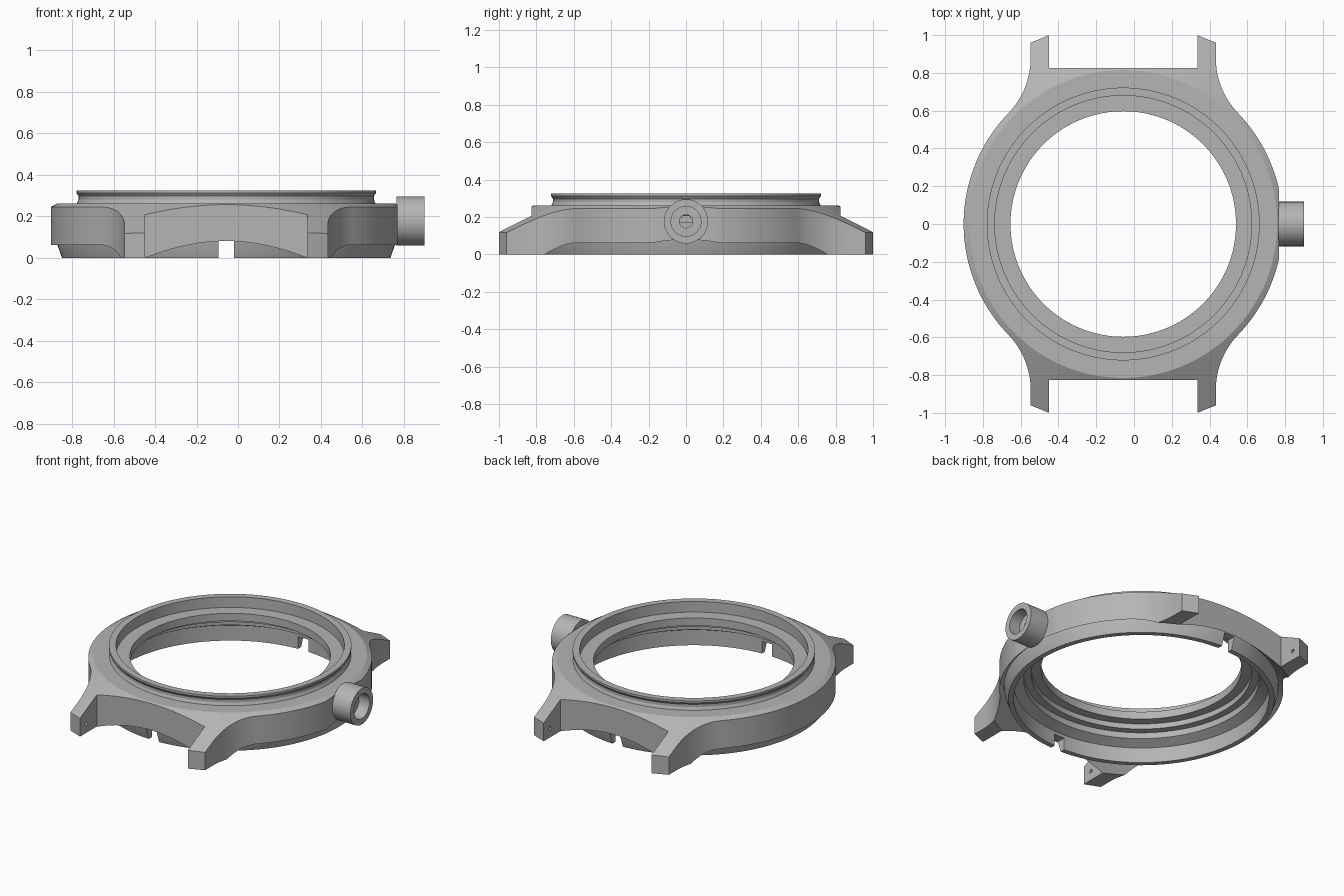
import bpy, bmesh, math
from mathutils import Matrix

if "Cube" in bpy.data.objects:
    bpy.data.objects.remove(bpy.data.objects["Cube"])

CX = -0.057          # axis of the round case
R = 0.845            # case radius

steel = bpy.data.materials.new("brushed_steel")
steel.use_nodes = True
steel.diffuse_color = (0.46, 0.46, 0.46, 1)
steel.node_tree.nodes["Principled BSDF"].inputs["Base Color"].default_value = (0.46, 0.46, 0.46, 1)


def to_object(name, bm, matrix):
    bmesh.ops.recalc_face_normals(bm, faces=bm.faces)
    bm.transform(matrix)
    mesh = bpy.data.meshes.new(name)
    bm.to_mesh(mesh)
    bm.free()
    mesh.materials.append(steel)
    ob = bpy.data.objects.new(name, mesh)
    bpy.context.collection.objects.link(ob)
    return ob


def lathe(name, profile, steps, matrix):
    """Revolve a closed (radius, height) profile about z."""
    bm = bmesh.new()
    rings = []
    for i in range(steps):
        a = 2 * math.pi * i / steps
        rings.append([bm.verts.new((r * math.cos(a), r * math.sin(a), z)) for r, z in profile])
    n = len(profile)
    for i in range(steps):
        a, b = rings[i], rings[(i + 1) % steps]
        for j in range(n):
            k = (j + 1) % n
            bm.faces.new((a[j], b[j], b[k], a[k]))
    return to_object(name, bm, matrix)


def prism(name, outline, z0, z1, matrix):
    bm = bmesh.new()
    low = [bm.verts.new((x, y, z0)) for x, y in outline]
    high = [bm.verts.new((x, y, z1)) for x, y in outline]
    bm.faces.new(low)
    bm.faces.new(high)
    for i in range(len(low)):
        k = (i + 1) % len(low)
        bm.faces.new((low[i], low[k], high[k], high[i]))
    return to_object(name, bm, matrix)


def rod(name, radius, x0, x1, y, z, steps=24):
    """Cylinder along x."""
    bm = bmesh.new()
    bmesh.ops.create_cone(bm, cap_ends=True, segments=steps, radius1=radius,
                          radius2=radius, depth=x1 - x0)
    m = Matrix.Translation(((x0 + x1) / 2, y, z)) @ Matrix.Rotation(math.pi / 2, 4, 'Y')
    return to_object(name, bm, m)


def boolean(ob, cutter, operation):
    mod = ob.modifiers.new("cut", 'BOOLEAN')
    mod.object, mod.operation, mod.solver = cutter, operation, 'EXACT'
    bpy.context.view_layer.objects.active = ob
    bpy.ops.object.modifier_apply(modifier=mod.name)
    bpy.data.objects.remove(cutter)


def finish(ob):
    bpy.ops.object.select_all(action='DESELECT')
    ob.select_set(True)
    bpy.context.view_layer.objects.active = ob
    bpy.ops.object.shade_smooth_by_angle(angle=math.radians(20))


# Plan of one quarter: case side, concave flare, lug, wall between the lugs
LUG_IN, LUG_OUT, GAP_Y, FLARE_Y = 0.392, 0.49, 0.825, 0.88
flare = (LUG_OUT ** 2 + FLARE_Y ** 2 - R ** 2) / (2 * (R - LUG_OUT))
fx = LUG_OUT + flare
meet = math.atan2(FLARE_Y, fx)


def quarter(flat):
    start = math.asin(flat / R)
    pts = []
    for i in range(25):
        a = start + (meet - start) * i / 24
        pts.append((R * math.cos(a), R * math.sin(a)))
    for i in range(1, 17):
        a = math.pi + meet * (1 - i / 16)
        pts.append((fx + flare * math.cos(a), FLARE_Y + flare * math.sin(a)))
    return pts + [(LUG_OUT, 0.96), (LUG_IN, 1.0), (LUG_IN, GAP_Y)]


right, left = quarter(0.18), quarter(0.012)
outline = (right + [(-x, y) for x, y in reversed(left)]
           + [(-x, -y) for x, y in left] + [(x, -y) for x, y in reversed(right)])

# Section of the whole case: bezel, sloped top, hollow underside, back ring, bore
section = [
    (0.68, 0.325), (0.722, 0.325), (0.722, 0.312), (0.712, 0.298), (0.712, 0.28),
    (0.72, 0.262), (0.815, 0.262), (1.073, 0.12), (1.2, 0.05),
    (1.2, 0), (0.912, 0), (0.818, 0.087), (0.815, 0.065), (0.792, 0),
    (0.76, 0), (0.76, 0.1), (0.7, 0.13), (0.7, 0.17), (0.655, 0.17),
    (0.655, 0.205), (0.597, 0.205), (0.597, 0.255), (0.68, 0.255),
]
place = Matrix.Translation((CX, 0, 0))
case = lathe("watch_case", section, 144, place)
boolean(case, prism("outline_cutter", outline, -0.1, 0.5, place), 'INTERSECT')

# Notches through the back ring, front and rear
s = 0.0375
boolean(case, prism("notch_cutter", [(-s, -0.83), (s, -0.83), (s, 0.83), (-s, 0.83)],
                    -0.1, 0.08, place), 'DIFFERENCE')

# Strap pin holes in the inner faces of the lugs
for sx in (-1, 1):
    for sy in (-1, 1):
        x = CX + sx * LUG_IN
        boolean(case, rod("pin_cutter", 0.012, x - 0.04, x + 0.04, sy * 0.935, 0.06, 16), 'DIFFERENCE')

# Stem hole through the case side
boolean(case, rod("stem_cutter", 0.035, 0.55, 0.85, 0, 0.175), 'DIFFERENCE')
finish(case)

# Crown: hollow cup with a small hole in its floor
cup = [(0.035, 0), (0.118, 0), (0.118, 0.135), (0.08, 0.135), (0.08, 0.06), (0.035, 0.06)]
crown = lathe("crown", cup, 64,
              Matrix.Translation((0.765, 0, 0.177)) @ Matrix.Rotation(math.pi / 2, 4, 'Y'))
finish(crown)
